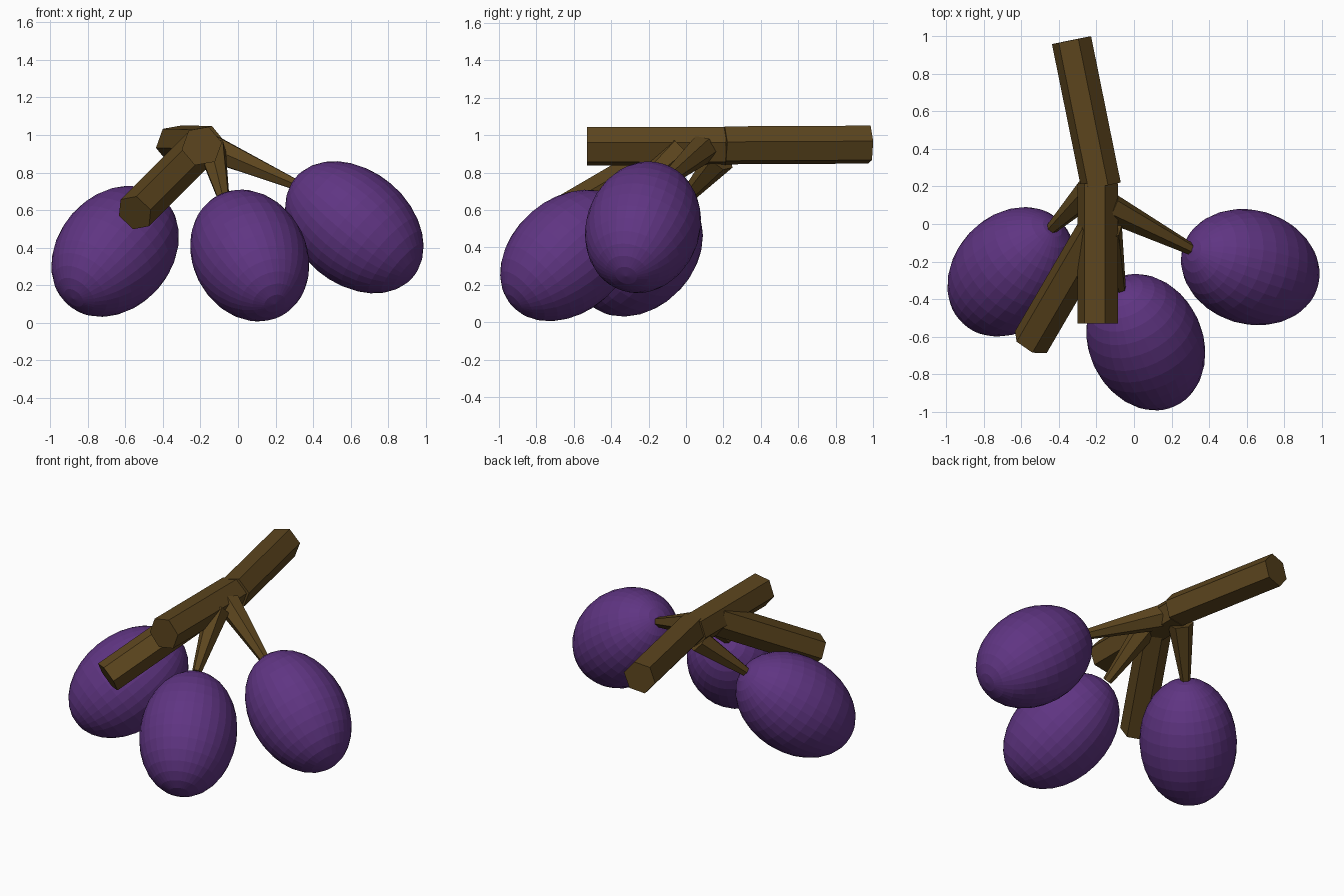
import bpy, bmesh, math
from mathutils import Vector, Matrix

if "Cube" in bpy.data.objects:
    bpy.data.objects.remove(bpy.data.objects["Cube"])


def material(name, rgb):
    m = bpy.data.materials.new(name)
    m.diffuse_color = (*rgb, 1)
    m.use_nodes = True
    m.node_tree.nodes["Principled BSDF"].inputs["Base Color"].default_value = m.diffuse_color
    return m


bark = material("bark", (0.107, 0.06, 0.013))
purple = material("purple_skin", (0.115, 0.035, 0.225))


def frame(origin, axis):
    # local z along the axis, local x sideways and level
    d = Vector(axis).normalized()
    side = d.cross(Vector((0, 0, 1))).normalized()
    up = side.cross(d)
    m = Matrix((side, up, d)).transposed().to_4x4()
    m.translation = Vector(origin)
    return m


def finish(name, bm, mat):
    bmesh.ops.recalc_face_normals(bm, faces=bm.faces)
    me = bpy.data.meshes.new(name)
    bm.to_mesh(me)
    bm.free()
    me.materials.append(mat)
    ob = bpy.data.objects.new(name, me)
    bpy.context.collection.objects.link(ob)


def stick(name, p0, p1, r0, r1, roll=0):
    # six-sided, optionally tapered stick between two points
    p0, p1 = Vector(p0), Vector(p1)
    bm = bmesh.new()
    m = frame((p0 + p1) / 2, p1 - p0) @ Matrix.Rotation(math.radians(roll), 4, 'Z')
    m = m @ Matrix.Rotation(math.radians(30), 4, 'Z').inverted() @ Matrix.Rotation(math.radians(30), 4, 'Z')
    rings = []
    half = (p1 - p0).length / 2
    for z, r in ((-half, r0), (half, r1)):
        rings.append([bm.verts.new(m @ Vector((r * math.cos(i * math.pi / 3),
                                               r * math.sin(i * math.pi / 3), z)))
                      for i in range(6)])
    for i in range(6):
        j = (i + 1) % 6
        bm.faces.new((rings[0][i], rings[0][j], rings[1][j], rings[1][i]))
    for ring in rings:
        bm.faces.new(ring)
    finish(name, bm, bark)


def fruit(name, centre, axis):
    # elongated fruit whose long axis points to its stalk
    bm = bmesh.new()
    bmesh.ops.create_uvsphere(bm, u_segments=32, v_segments=16, radius=1,
                              matrix=frame(centre, axis) @ Matrix.Diagonal((0.304, 0.304, 0.415, 1)))
    finish(name, bm, purple)


# branches
stick("main_branch", (-0.193, -0.53, 0.941), (-0.193, 0.215, 0.941), 0.109, 0.109, 10)
stick("back_branch", (-0.175, 0.20, 0.946), (-0.333, 0.98, 0.95), 0.108, 0.108, 10)
stick("side_branch", (-0.55, -0.63, 0.585), (-0.2, -0.03, 0.935), 0.104, 0.104, 10)

# fruit, each with its tapered stalk
parts = {
    "right": ((0.62, -0.23, 0.508), (-0.74, 0.22, 0.63), (-0.13, 0.088, 0.925), (0.32, -0.142, 0.73)),
    "middle": ((0.0625, -0.63, 0.3575), (-0.327, 0.707, 0.626), (-0.14, -0.03, 0.925), (-0.072, -0.345, 0.64)),
    "left": ((-0.655, -0.255, 0.38), (0.54, 0.58, 0.61), (-0.225, 0.185, 0.875), (-0.445, -0.03, 0.63)),
}
for side, (centre, axis, base, tip) in parts.items():
    fruit(side + "_fruit", centre, axis)
    stick(side + "_stalk", base, tip, 0.08, 0.03, 10)
